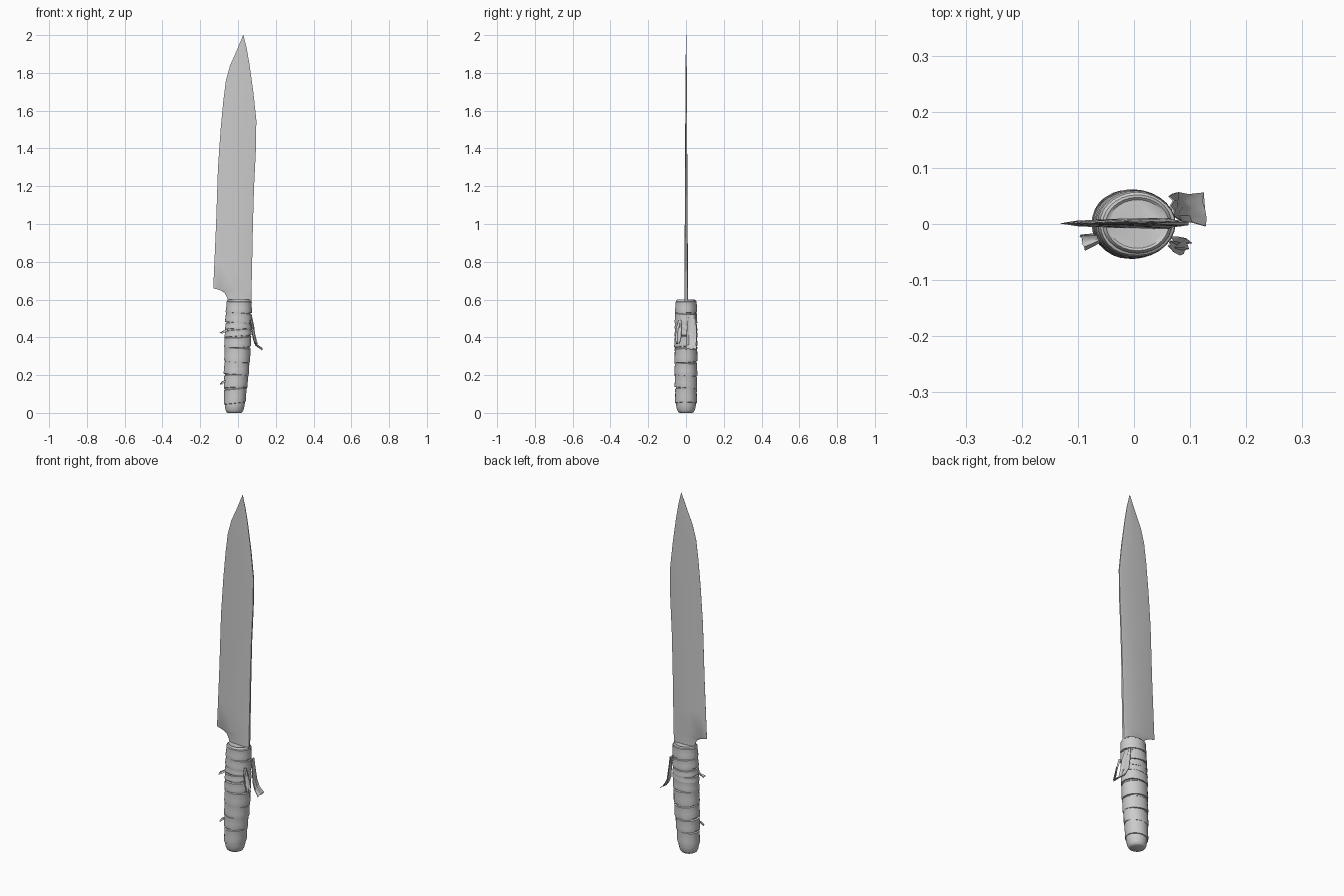
import bpy, bmesh, math
from mathutils import Vector

cube = bpy.data.objects.get("Cube")
if cube:
    bpy.data.objects.remove(cube)

mat = bpy.data.materials.new("plain grey")
mat.use_nodes = True
GREY = (0.6, 0.6, 0.6, 1)
mat.diffuse_color = GREY
mat.node_tree.nodes["Principled BSDF"].inputs["Base Color"].default_value = GREY


def interp(table, z):
    """Piecewise linear lookup in (z, value) pairs."""
    if z <= table[0][0]:
        return table[0][1]
    for (a, va), (b, vb) in zip(table, table[1:]):
        if z <= b:
            return va + (vb - va) * (z - a) / (b - a)
    return table[-1][1]


def loft(name, rings, angle=40):
    """Skin closed rings of points and cap both ends."""
    bm = bmesh.new()
    loops = [[bm.verts.new(p) for p in ring] for ring in rings]
    n = len(loops[0])
    for lo, hi in zip(loops, loops[1:]):
        for i in range(n):
            j = (i + 1) % n
            bm.faces.new((lo[i], lo[j], hi[j], hi[i]))
    bm.faces.new(loops[0][::-1])
    bm.faces.new(loops[-1])
    bmesh.ops.recalc_face_normals(bm, faces=bm.faces)
    mesh = bpy.data.meshes.new(name)
    bm.to_mesh(mesh)
    bm.free()
    mesh.materials.append(mat)
    obj = bpy.data.objects.new(name, mesh)
    bpy.context.collection.objects.link(obj)
    bpy.ops.object.select_all(action='DESELECT')
    obj.select_set(True)
    bpy.context.view_layer.objects.active = obj
    bpy.ops.object.shade_smooth_by_angle(angle=math.radians(angle))
    return obj


# Blade: cutting edge on -x, thicker spine on +x
EDGE = [(0.58, -0.05), (0.61, -0.058), (0.635, -0.07), (0.648, -0.09), (0.66, -0.131),
        (1.0, -0.116), (1.3, -0.106), (1.5, -0.092), (1.65, -0.078), (1.76, -0.064),
        (1.84, -0.042), (1.92, -0.006), (2.0, 0.027)]
SPINE = [(0.58, 0.07), (0.8, 0.075), (1.0, 0.079), (1.2, 0.085), (1.4, 0.095),
         (1.55, 0.097), (1.7, 0.081), (1.85, 0.06), (1.93, 0.046), (2.0, 0.029)]
THICK = [(0.58, 0.01), (1.2, 0.006), (1.7, 0.004), (2.0, 0.001)]
SECTION = [(0, 0), (0.15, 0.5), (0.5, 0.85), (0.93, 1), (1, 0.6)]
levels = sorted({z for z, _ in EDGE + SPINE})
rings = []
for z in levels:
    a, b, t = interp(EDGE, z), interp(SPINE, z), interp(THICK, z)
    upper = [(a + (b - a) * u, t * w + 0.0003, z) for u, w in SECTION]
    lower = [(x, -y, h) for x, y, h in reversed(upper)]
    rings.append([(x, y + 0.001, h) for x, y, h in upper + lower])
loft("blade", rings)

# Handle outline: centre and half widths by height
CENTRE = [(0, -0.019), (0.1, -0.015), (0.3, -0.004), (0.6, 0.006)]
HALF_X = [(0, 0.047), (0.05, 0.054), (0.2, 0.062), (0.4, 0.068), (0.6, 0.064)]
HALF_Y = [(0, 0.046), (0.05, 0.054), (0.2, 0.057), (0.4, 0.058), (0.6, 0.054)]
SIDES = 28


def oval(z, scale=1.0, tilt=0.0, phase=0.0, rough=0.0):
    ring = []
    for i in range(SIDES):
        t = math.tau * i / SIDES
        r = scale + rough * (math.sin(3 * t + phase * 5) + math.sin(5 * t - phase * 3))
        ring.append((interp(CENTRE, z) + interp(HALF_X, z) * r * math.cos(t),
                     interp(HALF_Y, z) * r * math.sin(t),
                     z + tilt * math.cos(t + phase)))
    return ring


# Rounded grip core, butt to collar
loft("grip_core", [oval(z, s) for z, s in
     ((0, 0.75), (0.004, 0.88), (0.016, 0.97), (0.04, 1.0), (0.3, 0.97),
      (0.58, 0.98), (0.594, 0.96), (0.6, 0.88), (0.596, 0.8))])

# Overlapping cloth wraps, each flared at its lower lip
SEAMS = [0.05, 0.13, 0.2, 0.27, 0.35, 0.405, 0.44, 0.475, 0.53, 0.592]
for k, (lo, hi) in enumerate(zip(SEAMS, SEAMS[1:])):
    h = hi - lo
    tilt = 0.006 if k < len(SEAMS) - 2 else 0.002
    profile = ((0, 0.96), (0.02, 1.055), (0.14, 1.07), (0.4, 1.045),
               (0.75, 1.03), (0.94, 1.04), (1.0, 0.95))
    loft("cloth_wrap_%d" % (k + 1),
         [oval(lo + h * f, s, tilt, k * 1.3, 0.008) for f, s in profile])


def cloth(name, spine, across, widths, thick=0.003):
    """Thin ragged strip following a path, rippled across its width."""
    across = Vector(across).normalized()
    steps = (-1, -0.5, 0, 0.5, 1)
    rings = []
    for k, (p, w) in enumerate(zip(spine, widths)):
        p = Vector(p)
        tangent = Vector(spine[min(k + 1, len(spine) - 1)]) - Vector(spine[max(k - 1, 0)])
        normal = tangent.cross(across).normalized()
        front, back = [], []
        for i, s in enumerate(steps):
            q = p + across * s * w + normal * 0.004 * math.sin(2.6 * i + k)
            if k == len(spine) - 1:
                q.z += 0.009 * (i % 2)
            front.append(q + normal * thick / 2)
            back.append(q - normal * thick / 2)
        rings.append(front + back[::-1])
    loft(name, rings)


# Loose cloth ends hanging from the wraps
cloth("long_cloth_tail",
      [(0.068, 0.032, 0.52), (0.077, 0.03, 0.46), (0.083, 0.029, 0.40),
       (0.098, 0.028, 0.36), (0.125, 0.026, 0.333)],
      (-0.15, 1, 0), [0.018, 0.025, 0.028, 0.025, 0.03])
cloth("short_cloth_tail",
      [(0.065, -0.032, 0.49), (0.076, -0.037, 0.45), (0.086, -0.04, 0.4), (0.094, -0.042, 0.365)],
      (0.5, 0.8, 0), [0.008, 0.014, 0.016, 0.012])
cloth("upper_cloth_scrap",
      [(-0.06, -0.025, 0.44), (-0.075, -0.03, 0.43), (-0.091, -0.034, 0.42)],
      (0.3, -1, 0), [0.006, 0.01, 0.014])
cloth("lower_cloth_scrap",
      [(-0.062, -0.02, 0.17), (-0.078, -0.025, 0.165), (-0.09, -0.028, 0.15)],
      (0.3, -1, 0), [0.005, 0.008, 0.01])
